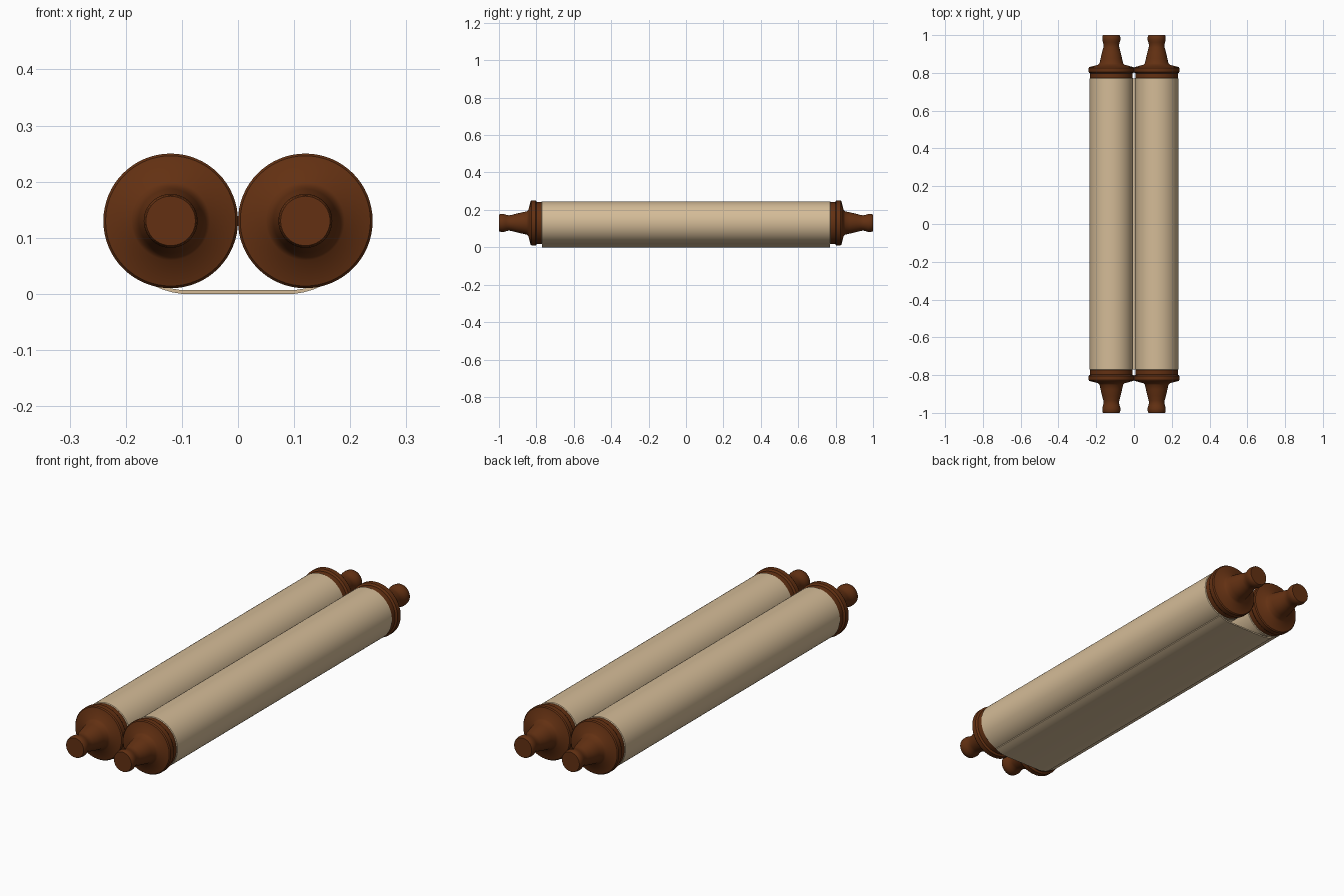
import bpy, bmesh, math

if "Cube" in bpy.data.objects:
    bpy.data.objects.remove(bpy.data.objects["Cube"])

def material(name, color):
    m = bpy.data.materials.new(name)
    m.diffuse_color = (*color, 1)
    m.use_nodes = True
    m.node_tree.nodes["Principled BSDF"].inputs["Base Color"].default_value = m.diffuse_color
    return m

wood = material("dark wood", (0.125, 0.03, 0.006))
parchment = material("parchment", (0.66, 0.50, 0.31))

def make_object(name, bm, mat):
    bmesh.ops.recalc_face_normals(bm, faces=bm.faces)
    me = bpy.data.meshes.new(name)
    bm.to_mesh(me)
    bm.free()
    me.materials.append(mat)
    ob = bpy.data.objects.new(name, me)
    bpy.context.collection.objects.link(ob)
    bpy.ops.object.select_all(action='DESELECT')
    bpy.context.view_layer.objects.active = ob
    ob.select_set(True)
    bpy.ops.object.shade_smooth_by_angle(angle=math.radians(35))
    return ob

def lathe(name, profile, x, z, mat, sides=64):
    """Turn (radius, y) points around an axis along y, with capped ends."""
    bm = bmesh.new()
    rings = []
    for r, y in profile:
        rings.append([bm.verts.new((x + r * math.cos(2 * math.pi * i / sides), y,
                                    z + r * math.sin(2 * math.pi * i / sides)))
                      for i in range(sides)])
    for a, b in zip(rings, rings[1:]):
        for i in range(sides):
            j = (i + 1) % sides
            bm.faces.new((a[i], a[j], b[j], b[i]))
    bm.faces.new(rings[0])
    bm.faces.new(rings[-1])
    return make_object(name, bm, mat)

AX, AZ = 0.12, 0.13

# turned handle with disc and collar, from the roll outwards
HANDLE = [(0.112, 0.76), (0.112, 0.798), (0.117, 0.80), (0.12, 0.804), (0.12, 0.826),
          (0.116, 0.831), (0.07, 0.843), (0.062, 0.852), (0.057, 0.875), (0.049, 0.91),
          (0.042, 0.935), (0.041, 0.948), (0.044, 0.962), (0.048, 0.975),
          (0.048, 0.985), (0.046, 0.997), (0.044, 1.0)]

for side, sx in (("left", -1), ("right", 1)):
    for end, sy in (("front", -1), ("back", 1)):
        lathe(f"{side}_{end}_handle", [(r, sy * y) for r, y in HANDLE], sx * AX, AZ, wood)
    # rolled parchment
    lathe(f"{side}_parchment_roll",
          [(0.109, -0.776), (0.115, -0.770), (0.115, 0.770), (0.109, 0.776)],
          sx * AX, AZ, parchment)

# open sheet joining the two rolls underneath
T = 0.005
half = [(0.10, 0.0015), (0.118, 0.0045), (0.135, 0.0095), (0.15, 0.016)]
path = [(-x, z) for x, z in reversed(half)] + half
bm = bmesh.new()
outline = [(x, z - 0.0015) for x, z in path] + [(x, z + T) for x, z in reversed(path)]
ends = [[bm.verts.new((x, y, z)) for x, z in outline] for y in (-0.77, 0.77)]
n = len(outline)
for e in ends:
    bm.faces.new(e)
for i in range(n):
    j = (i + 1) % n
    bm.faces.new((ends[0][i], ends[0][j], ends[1][j], ends[1][i]))
make_object("open_sheet", bm, parchment)
